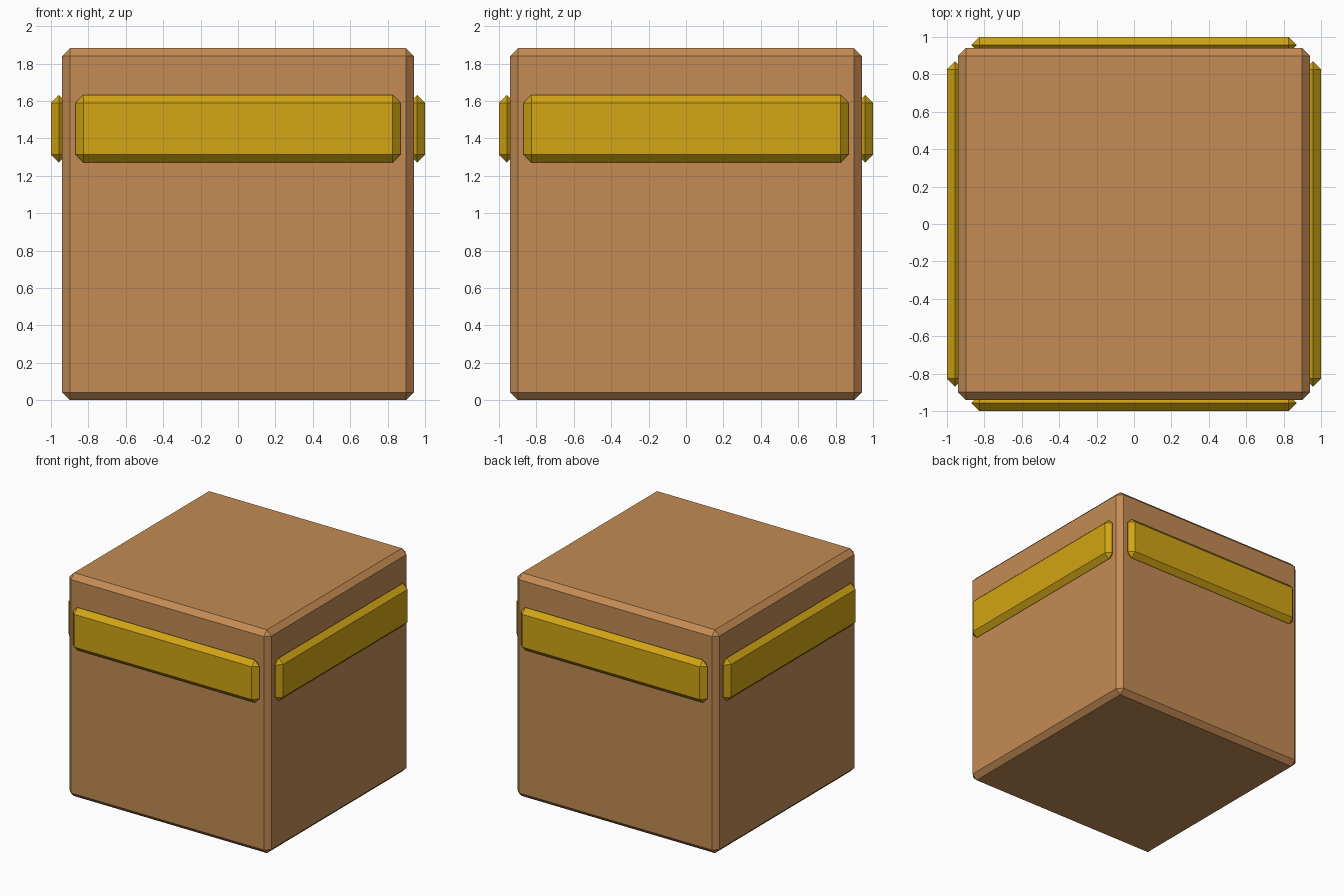
import bpy
from math import radians, sin, cos

if "Cube" in bpy.data.objects:
    bpy.data.objects.remove(bpy.data.objects["Cube"])

BEVEL = 0.042


def material(name, colour):
    mat = bpy.data.materials.new(name)
    mat.diffuse_color = (*colour, 1)
    mat.use_nodes = True
    mat.node_tree.nodes["Principled BSDF"].inputs["Base Color"].default_value = mat.diffuse_color
    return mat


def chamfered_box(name, centre, size, mat, angle=0):
    bpy.ops.mesh.primitive_cube_add(size=1, location=centre)
    ob = bpy.context.object
    ob.name = name
    ob.scale = size
    bpy.ops.object.transform_apply(location=False, rotation=False, scale=True)
    ob.rotation_euler.z = angle
    bevel = ob.modifiers.new("chamfer", 'BEVEL')
    bevel.width = BEVEL
    bevel.segments = 1
    ob.data.materials.append(mat)
    return ob


cardboard = material("cardboard", (0.55, 0.26, 0.087))
tape = material("gold", (0.645, 0.376, 0.007))

# Crate body
chamfered_box("crate_body", (0, 0, 0.941), (1.882, 1.882, 1.882), cardboard)

# One raised band on each side
thickness = 2 * BEVEL + 0.001
reach = 1 - thickness / 2
for i, side in enumerate(("front", "right", "back", "left")):
    a = radians(90 * i)
    chamfered_box(f"{side}_band", (reach * sin(a), -reach * cos(a), 1.451),
                  (1.738, thickness, 0.36), tape, a)
